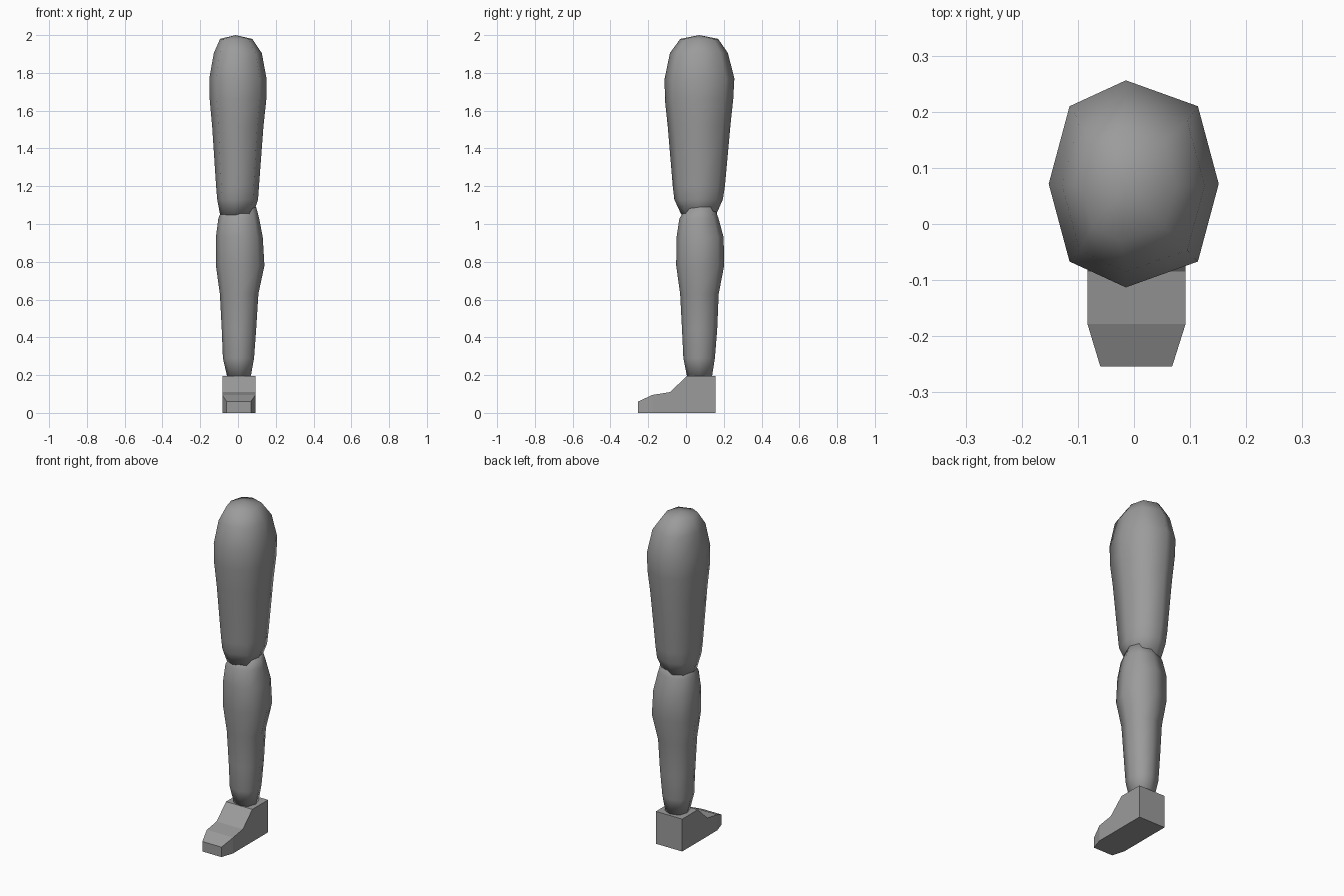
import bpy, bmesh, math

cube = bpy.data.objects.get("Cube")
if cube:
    bpy.data.objects.remove(cube, do_unlink=True)

# Single grey material
grey = bpy.data.materials.new("grey")
grey.use_nodes = True
GREY = (0.33, 0.33, 0.33, 1.0)
grey.diffuse_color = GREY
grey.node_tree.nodes["Principled BSDF"].inputs["Base Color"].default_value = GREY

# Slightly squared octagon shared by all limb rings
OCTAGON = [(1, 0), (.755, .75), (0, 1), (-.755, .75),
           (-1, 0), (-.755, -.75), (0, -1), (.755, -.75)]


def finish(name, bm):
    bmesh.ops.recalc_face_normals(bm, faces=bm.faces)
    mesh = bpy.data.meshes.new(name)
    bm.to_mesh(mesh)
    bm.free()
    mesh.materials.append(grey)
    obj = bpy.data.objects.new(name, mesh)
    bpy.context.collection.objects.link(obj)
    return obj


def limb(name, rings, z_bottom, z_top, ridge):
    """Loft octagonal rings (z, x min, x max, y min, y max) and close both ends with a fan."""
    bm = bmesh.new()
    loops = []
    for z, x0, x1, y0, y1 in rings:
        cx, cy, rx, ry = (x0 + x1) / 2, (y0 + y1) / 2, (x1 - x0) / 2, (y1 - y0) / 2
        loops.append([bm.verts.new((cx + rx * u + (ridge if u == 0 else 0), cy + ry * v, z))
                      for u, v in OCTAGON])
    for a, b in zip(loops, loops[1:]):
        for i in range(8):
            j = (i + 1) % 8
            bm.faces.new((a[i], a[j], b[j], b[i]))
    for loop, z in ((loops[0], z_bottom), (loops[-1], z_top)):
        x = sum(v.co.x for v in loop) / 8
        y = sum(v.co.y for v in loop) / 8
        tip = bm.verts.new((x, y, z))
        for i in range(8):
            bm.faces.new((loop[i], loop[(i + 1) % 8], tip))
    for f in bm.faces:
        f.smooth = True
    return finish(name, bm)


# Thigh: tapered, with a rounded hip end
limb("thigh", [
    (1.050, -.095, .080, -.025, .160),
    (1.130, -.110, .106, -.062, .195),
    (1.200, -.116, .111, -.070, .206),
    (1.520, -.137, .135, -.097, .235),
    (1.660, -.150, .150, -.112, .250),
    (1.770, -.152, .151, -.113, .256),
    (1.905, -.128, .126, -.085, .222),
    (1.980, -.095, .075, -.030, .170),
], 1.03, 2.0, -.014)

# Shin: calf bulge, thin ankle
limb("shin", [
    (0.195, -.058, .068, .005, .138),
    (0.290, -.080, .085, -.014, .153),
    (0.440, -.086, .096, -.021, .165),
    (0.630, -.096, .108, -.031, .173),
    (0.780, -.117, .140, -.052, .202),
    (0.930, -.117, .131, -.050, .199),
    (1.030, -.104, .112, -.035, .172),
    (1.090, -.080, .096, .005, .150),
], 0.19, 1.10, .005)

# Foot: side profile extruded across x, with a narrowed toe
profile = [(.155, 0), (.155, .195), (.005, .195), (-.085, .11),
           (-.178, .095), (-.254, .06), (-.254, 0), (-.178, 0)]
bm = bmesh.new()
sides = []
for wide, toe in ((-.083, -.060), (.092, .068)):
    sides.append([bm.verts.new((toe if y < -.2 else wide, y, z)) for y, z in profile])
for i in range(8):
    j = (i + 1) % 8
    bm.faces.new((sides[0][i], sides[0][j], sides[1][j], sides[1][i]))
for s in sides:
    bm.faces.new((s[4], s[5], s[6], s[7]))
    bm.faces.new((s[0], s[1], s[2], s[3], s[4], s[7]))
finish("foot", bm)
